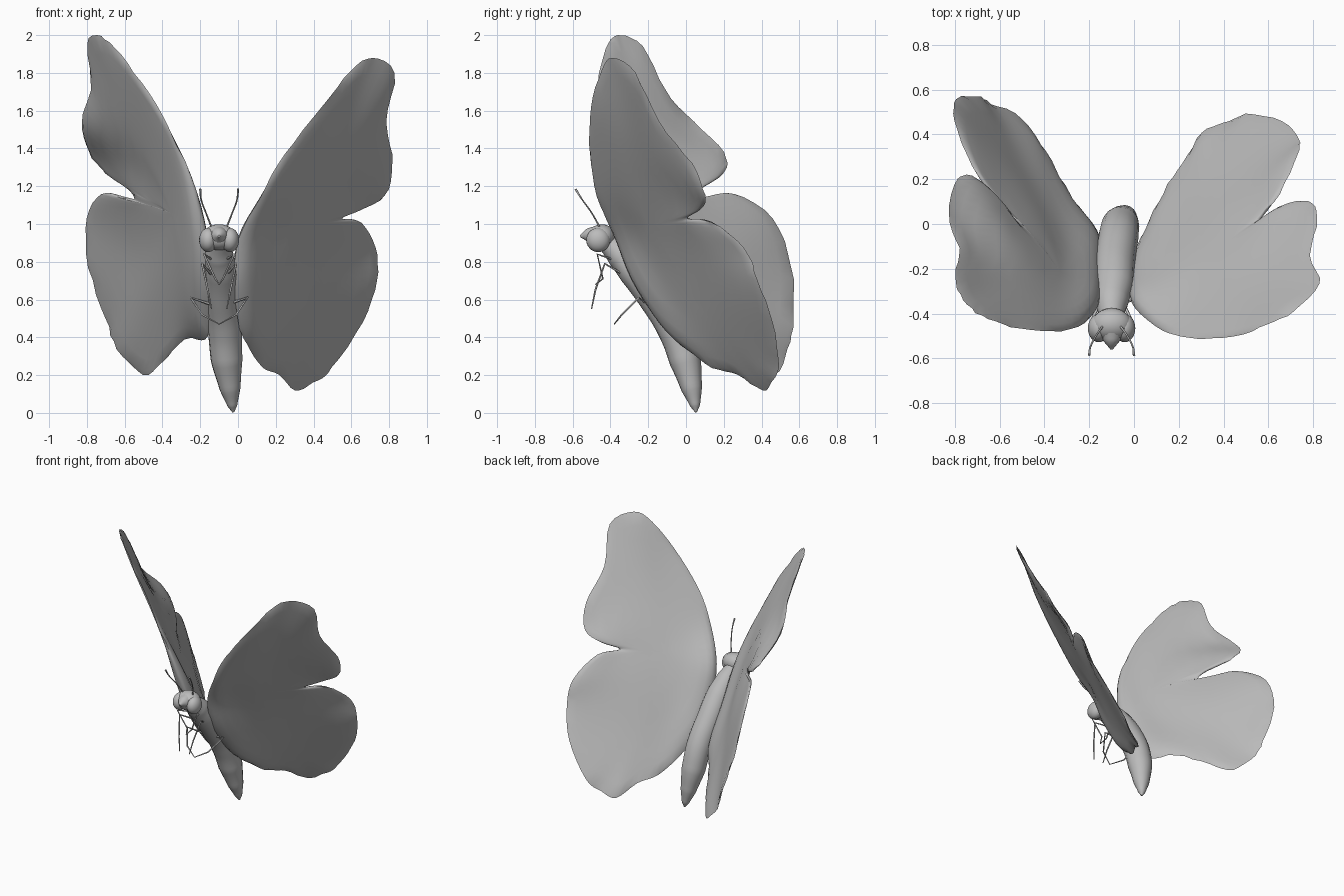
import bpy
import bmesh
import math
import random
from mathutils import Vector

random.seed(4)

cube = bpy.data.objects.get("Cube")
if cube:
    bpy.data.objects.remove(cube, do_unlink=True)

# One plain grey for the whole insect
GREY = (0.5, 0.5, 0.5, 1.0)
grey = bpy.data.materials.new("plain_grey")
grey.use_nodes = True
grey.diffuse_color = GREY
grey.node_tree.nodes["Principled BSDF"].inputs["Base Color"].default_value = GREY

AXIS_X = -0.1  # the head and legs are mirrored about this line


def finish(obj, angle=1.0):
    """Give the object its material and smooth shading."""
    obj.data.materials.clear()
    obj.data.materials.append(grey)
    bpy.ops.object.select_all(action="DESELECT")
    obj.select_set(True)
    bpy.context.view_layer.objects.active = obj
    bpy.ops.object.shade_smooth_by_angle(angle=angle)
    return obj


def tube(name, points, radii, smooth=False, sides=2):
    """Sweep a round section of changing radius along a path."""
    curve = bpy.data.curves.new(name, "CURVE")
    curve.dimensions = "3D"
    curve.bevel_depth = 1.0
    curve.bevel_resolution = sides
    curve.use_fill_caps = True
    curve.resolution_u = 8
    spline = curve.splines.new("BEZIER")
    spline.bezier_points.add(len(points) - 1)
    for knot, co, radius in zip(spline.bezier_points, points, radii):
        knot.co = co
        knot.radius = radius
        kind = "AUTO" if smooth else "VECTOR"
        knot.handle_left_type = knot.handle_right_type = kind
    obj = bpy.data.objects.new(name, curve)
    bpy.context.collection.objects.link(obj)
    bpy.ops.object.select_all(action="DESELECT")
    obj.select_set(True)
    bpy.context.view_layer.objects.active = obj
    bpy.ops.object.convert(target="MESH")
    return finish(bpy.context.object)


def ball(name, centre, size, tilt=0.0):
    """Add a smooth ellipsoid."""
    bpy.ops.mesh.primitive_uv_sphere_add(segments=24, ring_count=14, radius=1,
                                         location=centre, rotation=(tilt, 0, 0))
    obj = bpy.context.object
    obj.name = name
    obj.scale = size
    return finish(obj, 3.0)


def rounded(points, steps=4):
    """Run a closed smooth curve through the points."""
    result = []
    count = len(points)
    for i in range(count):
        a, b, c, d = (Vector(points[(i + k) % count]) for k in (-1, 0, 1, 2))
        for s in range(steps):
            t = s / steps
            result.append(0.5 * (2 * b + (c - a) * t + (2 * a - 5 * b + 4 * c - d) * t ** 2
                                 + (3 * b - a - 3 * c + d) * t ** 3))
    return result


def wing(name, hub, outline):
    """Build a thin two-sided wing from rings shrinking towards the hub."""
    rim = rounded(outline)
    count = len(rim)
    hub = Vector(hub)
    normal = Vector()
    for i, p in enumerate(rim):
        normal += (p - hub).cross(rim[(i + 1) % count] - hub)
    normal.normalize()
    # Split the rim into flat offsets and heights above the wing's plane
    heights = [(p - hub).dot(normal) for p in rim]
    flat = [p - hub - normal * h for p, h in zip(rim, heights)]

    def surface(offset, side, t):
        """Blend the rim heights inwards and thicken the wing towards the body."""
        weights = [1 / ((offset - f).length_squared + 0.0002) ** 2 for f in flat]
        height = sum(w * h for w, h in zip(weights, heights)) / sum(weights)
        reach = max(0, abs(hub.x + offset.x - AXIS_X) - 0.1)
        root = 0.04 * math.exp(-(reach / 0.1) ** 2)
        lift = 0.004 + (0.009 + root) * (1 - t ** 8)
        return hub + offset + normal * (height + side * lift)

    bm = bmesh.new()
    # Slightly ruffled edge
    edge = [bm.verts.new(p + normal * random.uniform(-0.006, 0.006)) for p in rim]
    for side in (1, -1):
        outer = edge
        for t in (0.97, 0.9, 0.8, 0.65, 0.5, 0.35, 0.18):
            ring = [bm.verts.new(surface(f * t, side, t)) for f in flat]
            for i in range(count):
                j = (i + 1) % count
                bm.faces.new((outer[i], outer[j], ring[j], ring[i]))
            outer = ring
        centre = bm.verts.new(surface(Vector(), side, 0))
        for i in range(count):
            bm.faces.new((outer[i], outer[(i + 1) % count], centre))
    bmesh.ops.recalc_face_normals(bm, faces=bm.faces)
    mesh = bpy.data.meshes.new(name)
    bm.to_mesh(mesh)
    bm.free()
    obj = bpy.data.objects.new(name, mesh)
    bpy.context.collection.objects.link(obj)
    return finish(obj, 1.2)


# Wings: the two are held at different angles
wing("left_wing", (0.3, -0.18, 1.0), [
    (0.0, -0.37, 0.92), (0.12, -0.47, 1.15), (0.25, -0.51, 1.37),
    (0.44, -0.50, 1.62), (0.6, -0.45, 1.81), (0.71, -0.39, 1.88),
    (0.83, -0.27, 1.8), (0.785, -0.14, 1.54), (0.82, 0.03, 1.32),
    (0.78, 0.1, 1.15), (0.66, 0.08, 1.08), (0.55, 0.01, 1.03),
    (0.65, 0.14, 1.01), (0.73, 0.31, 0.87), (0.735, 0.38, 0.7),
    (0.66, 0.46, 0.48), (0.5, 0.49, 0.24), (0.4, 0.45, 0.16),
    (0.3, 0.41, 0.12), (0.22, 0.27, 0.2), (0.13, 0.14, 0.24),
    (0.05, -0.03, 0.36), (0.0, -0.14, 0.48), (-0.02, -0.28, 0.7)])
wing("right_wing", (-0.36, -0.24, 1.05), [
    (-0.17, -0.38, 0.93), (-0.25, -0.46, 1.25), (-0.4, -0.48, 1.57),
    (-0.55, -0.46, 1.8), (-0.68, -0.41, 1.96), (-0.76, -0.34, 2.0),
    (-0.8, -0.23, 1.94), (-0.78, -0.11, 1.71), (-0.83, 0.04, 1.54),
    (-0.79, 0.2, 1.38), (-0.7, 0.2, 1.27), (-0.57, 0.07, 1.18),
    (-0.55, 0.03, 1.13), (-0.61, 0.1, 1.14), (-0.72, 0.26, 1.16),
    (-0.8, 0.46, 1.03), (-0.79, 0.56, 0.77), (-0.7, 0.57, 0.5),
    (-0.64, 0.54, 0.34), (-0.5, 0.47, 0.2), (-0.4, 0.33, 0.27),
    (-0.28, 0.12, 0.39), (-0.17, -0.03, 0.39), (-0.15, -0.14, 0.5),
    (-0.15, -0.28, 0.7)])

# Thorax and abdomen in one tapering sweep
tube("body",
     [(-0.1, -0.42, 0.9), (-0.1, -0.35, 0.84), (-0.09, -0.27, 0.75), (-0.085, -0.17, 0.62),
      (-0.07, -0.06, 0.44), (-0.06, -0.005, 0.28), (-0.042, 0.03, 0.13), (-0.03, 0.048, 0.04),
      (-0.025, 0.053, 0.004)],
     [0.05, 0.075, 0.088, 0.09, 0.09, 0.084, 0.056, 0.027, 0.006], smooth=True, sides=6)

# Broad head with a pointed snout between two bulging eyes
ball("head", (AXIS_X, -0.45, 0.93), (0.09, 0.075, 0.068), 0.3)
tube("snout", [(AXIS_X, -0.46, 0.935), (AXIS_X, -0.52, 0.94), (AXIS_X, -0.56, 0.935)],
     [0.064, 0.038, 0.006], smooth=True, sides=5)
for side, label in ((1, "left"), (-1, "right")):
    ball(label + "_eye", (AXIS_X + side * 0.058, -0.465, 0.915), (0.048, 0.063, 0.064), 0.3)

    def mirrored(path):
        return [(AXIS_X + side * x, y, z) for x, y, z in path]

    # Antennae end in a slim club
    tube(label + "_antenna",
         mirrored([(0.035, -0.45, 0.97), (0.07, -0.5, 1.06), (0.095, -0.55, 1.13),
                   (0.1, -0.585, 1.185)]),
         [0.005, 0.004, 0.004, 0.006], smooth=True)

    # Three jointed legs
    legs = {
        "front": [(0.02, -0.35, 0.8), (0.08, -0.47, 0.84), (0.02, -0.44, 0.71), (0, -0.48, 0.68)],
        "middle": [(0.03, -0.31, 0.72), (0.09, -0.43, 0.79), (0.06, -0.48, 0.65), (0.04, -0.5, 0.55)],
        "hind": [(0.03, -0.2, 0.57), (0.15, -0.25, 0.61), (0.09, -0.34, 0.52), (0, -0.38, 0.47)],
    }
    for place, path in legs.items():
        tube(f"{label}_{place}_leg", mirrored(path), [0.007, 0.006, 0.005, 0.003])
